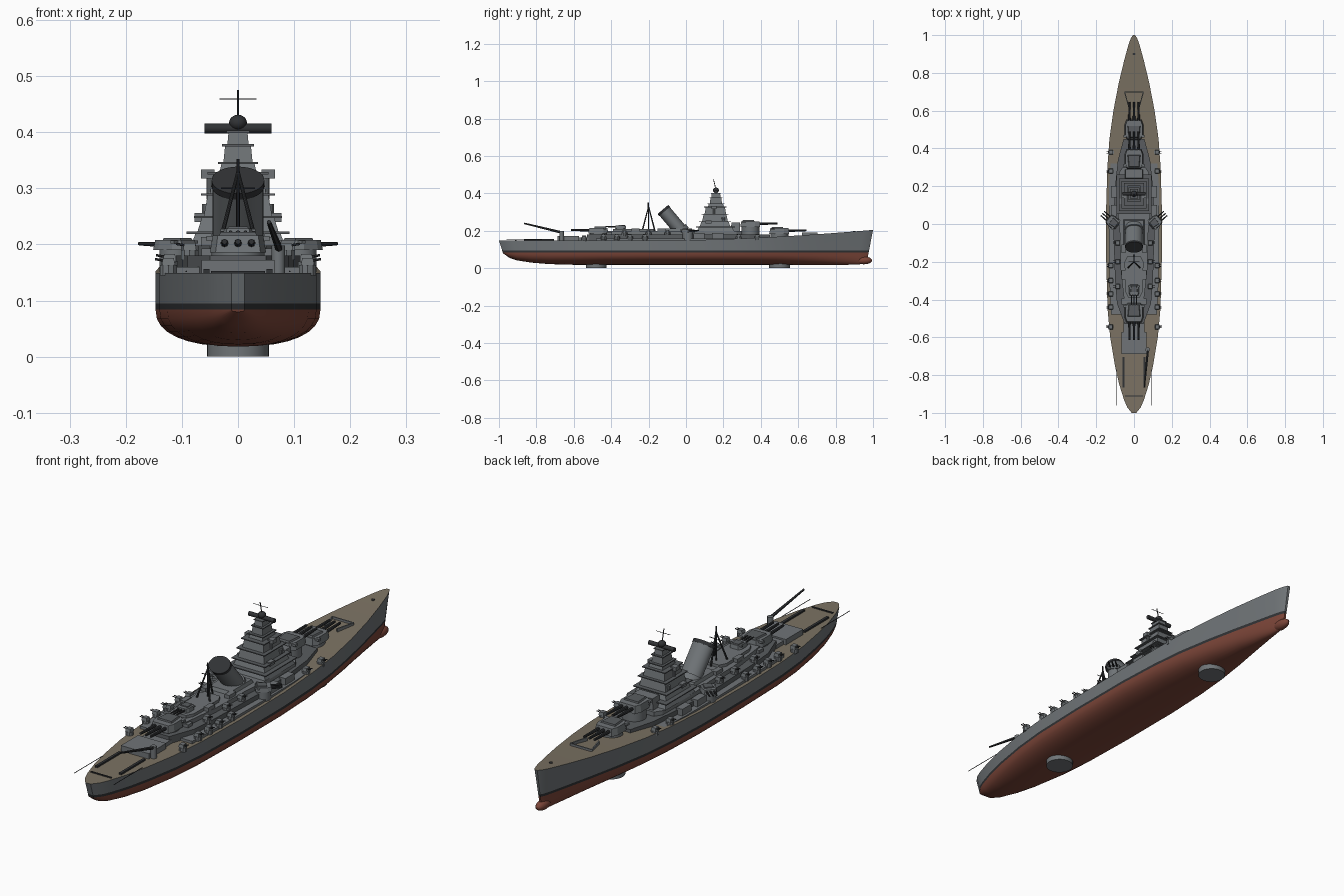
import bpy, bmesh, math
from mathutils import Matrix, Vector

old = bpy.data.objects.get("Cube")
if old:
    bpy.data.objects.remove(old, do_unlink=True)


def material(name, r, g, b):
    m = bpy.data.materials.new(name)
    m.use_nodes = True
    m.diffuse_color = (r, g, b, 1)
    bsdf = m.node_tree.nodes["Principled BSDF"]
    bsdf.inputs["Base Color"].default_value = (r, g, b, 1)
    bsdf.inputs["Roughness"].default_value = 0.7
    return m


GREY = material("ship_grey", .16, .175, .185)
DECK = material("steel_deck", .1, .108, .115)
DARK = material("dark_metal", .03, .032, .035)
WOOD = material("wood_deck", .2, .17, .125)
RED = material("hull_red", .2, .06, .04)


def finish(name, bm, mats, M=Matrix(), smooth=False):
    bmesh.ops.recalc_face_normals(bm, faces=bm.faces)
    me = bpy.data.meshes.new(name)
    bm.to_mesh(me)
    bm.free()
    for m in mats:
        me.materials.append(m)
    ob = bpy.data.objects.new(name, me)
    bpy.context.collection.objects.link(ob)
    ob.matrix_world = M
    if smooth:
        bpy.ops.object.select_all(action='DESELECT')
        ob.select_set(True)
        bpy.context.view_layer.objects.active = ob
        bpy.ops.object.shade_smooth_by_angle(angle=math.radians(35))
    return ob


def prism(name, outline, z0, z1, mat=GREY, taper=1, M=Matrix()):
    bm = bmesh.new()
    n = len(outline)
    lo = [bm.verts.new((x, y, z0)) for x, y in outline]
    hi = [bm.verts.new((x * taper, y * taper, z1)) for x, y in outline]
    bm.faces.new(lo)
    bm.faces.new(hi)
    for i in range(n):
        j = (i + 1) % n
        bm.faces.new((lo[i], lo[j], hi[j], hi[i]))
    return finish(name, bm, [mat], M)


def tier(name, half, z0, z1, mat=GREY, taper=1, M=Matrix()):
    outline = [(w, y) for y, w in half] + [(-w, y) for y, w in reversed(half)]
    return prism(name, outline, z0, z1, mat, taper, M)


def box(name, x, y, z0, z1, wx, wy, mat=GREY, taper=1, M=Matrix()):
    h = wy / 2
    return tier(name, [(-h, wx / 2), (h, wx / 2)], z0, z1, mat, taper,
                M @ Matrix.Translation((x, y, 0)))


def rod(name, p, q, r, mat=DARK, r2=None, sides=10, squash=1, M=Matrix()):
    p, q = Vector(p), Vector(q)
    d = q - p
    T = Matrix.Translation((p + q) / 2) @ d.to_track_quat('Z', 'Y').to_matrix().to_4x4()
    bm = bmesh.new()
    bmesh.ops.create_cone(bm, cap_ends=True, segments=sides, radius1=r,
                          radius2=r if r2 is None else r2, depth=d.length)
    bmesh.ops.scale(bm, vec=(1, squash, 1), verts=bm.verts)
    bmesh.ops.transform(bm, matrix=T, verts=bm.verts)
    return finish(name, bm, [mat], M, sides > 8)


def ball(name, loc, scale, mat):
    bm = bmesh.new()
    bmesh.ops.create_uvsphere(bm, u_segments=16, v_segments=10, radius=1)
    bmesh.ops.scale(bm, vec=scale, verts=bm.verts)
    return finish(name, bm, [mat], Matrix.Translation(loc), True)


def deck_z(y):
    return .149 + .056 * max(0, (y + .1) / 1.1) ** 1.7


# Hull lofted through stations of (y, deck half width, keel height)
STATIONS = [(-1, .012, .08), (-.97, .036, .055), (-.93, .053, .042), (-.85, .078, .03),
            (-.75, .101, .022), (-.6, .126, .018), (-.45, .14, .018), (-.2, .147, .018),
            (.1, .147, .018), (.3, .141, .018), (.45, .13, .018), (.6, .109, .018),
            (.75, .08, .018), (.87, .051, .018), (.95, .029, .02), (.985, .016, .026),
            (1, .006, .034)]
BANDS = 8
WATER = .084


def section(y, w, keel):
    top = deck_z(y)
    low = w * (1 - .3 * max(0, y) ** 2)
    half = []
    for i in range(BANDS + 1):
        a = math.pi / 2 * i / BANDS
        half.append((low * math.sin(a) ** .85,
                     WATER - (WATER - keel) * max(0, math.cos(a)) ** .85))
    half += [(low + (w - low) * .1, WATER + .011), (w, top)]
    full = [(-x, z) for x, z in reversed(half[1:])] + half
    pts = []
    for x, z in full:
        t = min(1, max(0, (z - .06) / (top - .06)))
        pts.append((x, y * (1 - .028 * (1 - t)), z))
    return pts


bm = bmesh.new()
rings = [[bm.verts.new(p) for p in section(*s)] for s in STATIONS]
n = len(rings[0])
for a, b in zip(rings, rings[1:]):
    for i in range(n):
        f = bm.faces.new((a[i], a[(i + 1) % n], b[(i + 1) % n], b[i]))
        edge = min(i, n - 2 - i)
        f.material_index = 3 if i == n - 1 else (0, 1)[edge] if edge < 2 else 2
for ring in (rings[0], rings[-1]):
    for i in range(n // 2):
        quad = (ring[i], ring[i + 1], ring[n - 2 - i], ring[n - 1 - i])
        f = bm.faces.new(list(dict.fromkeys(quad)))
        f.material_index = min(i, 2)
finish("hull", bm, [GREY, DARK, RED, WOOD], smooth=True)
ball("bow_bulb", (0, .95, .042), (.021, .045, .021), RED)
for y in (-.48, .5):
    rod("stand_pad", (0, y, 0), (0, y, .025), .055, GREY, sides=32)

# Deckhouses
tier("side_deck", [(-.48, .122), (-.3, .13), (0, .134), (.2, .132), (.38, .12)], .14, .16)
tier("lower_deckhouse", [(-.53, .05), (-.42, .09), (-.3, .1), (0, .11), (.2, .1),
                         (.34, .085), (.45, .055)], .145, .18, DECK)
tier("upper_deckhouse", [(-.42, .05), (-.25, .07), (-.05, .075), (.05, .085),
                         (.27, .08), (.3, .06)], .178, .198)
tier("aft_house", [(-.39, .03), (-.36, .045), (-.2, .05), (-.17, .035)], .197, .21)
box("funnel_base", 0, -.05, .197, .212, .11, .15, GREY, .92)
box("aft_hatch", 0, -.63, .145, .172, .13, .115)
tier("aft_hatch_step", [(-.61, .04), (-.57, .055), (-.52, .055)], .145, .165)


# Gun turrets
def turret(name, x, y, z, size=1, angle=0, barrel=.145, base=None):
    M = (Matrix.Translation((x, y, z)) @ Matrix.Rotation(math.radians(angle), 4, 'Z')
         @ Matrix.Scale(size, 4))
    tier(name + "_body", [(-.055, .035), (-.03, .05), (.025, .05), (.052, .04)],
         0, .03, GREY, .9, M)
    tier(name + "_roof", [(-.045, .028), (.02, .034)], .03, .036, DECK, .9, M)
    box(name + "_rangefinder", 0, -.035, .02, .029, .112, .014, GREY, 1, M)
    for k in (-1, 0, 1):
        rod(name + "_barrel", (k * .024, .03, .016), (k * .024, barrel, .019),
            .0075, DARK, .005, 8, M=M)
    if base is not None:
        rod(name + "_barbette", (x, y, base), (x, y, z), .047 * size, GREY, sides=24)


turret("aft_turret", 0, -.47, .186, 1, 180, base=.15)
turret("fore_turret", 0, .5, .184, 1, 0, base=.155)
turret("raised_turret", 0, .345, .221, 1, 0, base=.165)
turret("aft_secondary", 0, -.35, .212, .55, 180, base=.19)
box("raised_turret_house", 0, .265, .18, .245, .1, .05, GREY, .9)
for s in (-1, 1):
    turret("wing_turret", s * .112, .01, .19, .6, -s * 50, .12, .15)

# Stepped bridge tower: (width, depth, bottom, top, centre y)
for w, d, z0, z1, y in [(.17, .2, .195, .222, .158), (.145, .165, .222, .25, .155),
                        (.122, .138, .25, .29, .155), (.1, .115, .29, .328, .157),
                        (.066, .085, .328, .346, .16), (.052, .065, .346, .378, .16),
                        (.038, .05, .378, .402, .16)]:
    box("tower_tier", 0, y, z0, z1, w, d, GREY, .88)
    box("tower_platform", 0, y, z1 - .003, z1 + .001, w * 1.08, d * 1.05, DECK)
for s in (-1, 1):
    box("tower_director", s * .054, .15, .318, .334, .024, .025)
    rod("director_post", (s * .05, .15, .28), (s * .05, .15, .32), .006, GREY)
    box("tower_wing", s * .065, .12, .24, .256, .025, .03)
    rod("searchlight", (s * .055, .2, .255), (s * .055, .2, .272), .01, GREY)
rod("main_rangefinder", (-.06, .16, .407), (.06, .16, .407), .009, DARK, sides=12)
ball("director_dome", (0, .16, .417), (.016, .016, .014), DARK)
rod("top_mast", (0, .16, .42), (0, .147, .475), .002, DARK)
rod("top_yard", (-.033, .151, .459), (.033, .151, .459), .001, DARK)

# Raked funnel
foot, head = Vector((0, -.018, .19)), Vector((0, -.122, .313))
axis = (head - foot).normalized()
rod("funnel", foot, head, .045, GREY, sides=32, squash=.8)
rod("funnel_cap", head - axis * .012, head + axis * .002, .047, DARK, sides=32, squash=.8)
rod("funnel_collar", foot, foot + axis * .025, .05, GREY, sides=32, squash=.85)

# Tripod mast
apex = (0, -.2, .33)
rod("mast_pole", (0, -.2, .2), (0, -.202, .352), .003, DARK)
for x, y in [(-.034, -.235), (.034, -.235), (0, -.165)]:
    rod("mast_leg", (x, y, .195), apex, .004, DARK, .003)
rod("mast_yard", (-.03, -.2, .3), (.03, -.2, .3), .0015, DARK)


# Light guns along both sides
def light_gun(x, y, z, s):
    rod("gun_mount", (x, y, z - .012), (x, y, z + .006), .016, GREY, sides=10)
    box("gun_shield", x, y, z + .006, z + .019, .024, .026, GREY, .8)
    for k in (-.005, .005):
        rod("gun_barrel", (x, y + k, z + .013), (x + s * .024, y + k, z + .017),
            .0022, DARK, sides=6)


for s in (-1, 1):
    for y in (.38, .28, -.22, -.3, -.37, -.44):
        light_gun(s * .122, y, .164, s)
    light_gun(s * .124, -.545, .157, s)
    for y in (-.1, -.2, -.33):
        light_gun(s * .086, y, .184, s)
    for y in (.07, .17):
        box("side_cabin", s * .108, y, .15, .188, .03, .06)
    for y in (-.13, -.27):
        box("roof_locker", s * .055, y, .197, .213, .022, .045)
    box("turret_locker", s * .05, -.41, .178, .193, .03, .03)

# Breakwater, bow fitting
fore = [Vector((-.028, .62, 0)), Vector((-.05, .7, 0)),
        Vector((.05, .7, 0)), Vector((.028, .62, 0))]
for a, b in zip(fore, fore[1:]):
    d = b - a
    M = Matrix.Translation((a + b) / 2) @ Matrix.Rotation(math.atan2(d.y, d.x), 4, 'Z')
    box("breakwater", 0, 0, .165, .191, d.length, .005, GREY, 1, M)
rod("bow_capstan", (0, .9, .19), (0, .9, .2), .007, DARK)

# Stern crane, catapults, rails and booms
rod("crane_post", (.072, -.665, .145), (.072, -.665, .198), .012, GREY, sides=12)
rod("crane_boom", (.074, -.66, .19), (.055, -.865, .24), .007, DARK, .004, 6)
for s in (-1, 1):
    box("catapult", s * .056, -.785, .147, .156, .011, .16, DARK)
    rod("stern_boom", (s * .092, -.77, .152), (s * .092, -.96, .152), .0014, DARK, sides=6)
box("stern_rail", 0, -.91, .147, .153, .096, .006, DARK)
